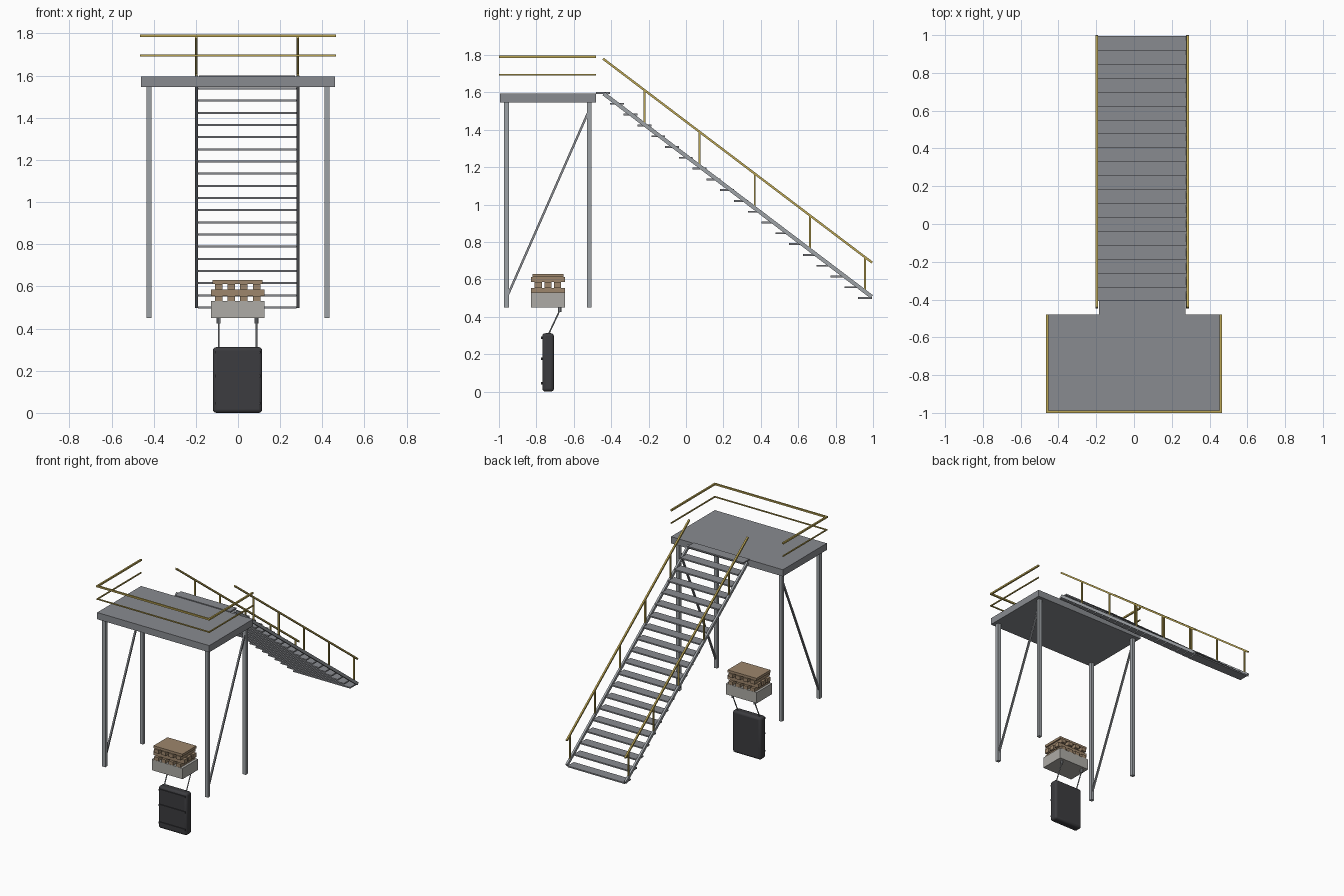
import bpy, bmesh
from mathutils import Vector, Matrix

if "Cube" in bpy.data.objects:
    bpy.data.objects.remove(bpy.data.objects["Cube"])


def material(name, rgb):
    m = bpy.data.materials.new(name)
    m.diffuse_color = (*rgb, 1)
    m.use_nodes = True
    m.node_tree.nodes["Principled BSDF"].inputs["Base Color"].default_value = m.diffuse_color
    return m


STEEL = material("steel", (0.25, 0.26, 0.28))
LIGHT = material("light_steel", (0.34, 0.36, 0.38))
YELLOW = material("yellow_paint", (0.5, 0.38, 0.09))
STONE = material("concrete", (0.42, 0.41, 0.38))
WOOD = material("timber", (0.34, 0.24, 0.15))
DARK = material("dark_shell", (0.045, 0.045, 0.05))


def finish(name, bm, mat):
    me = bpy.data.meshes.new(name)
    bm.to_mesh(me)
    bm.free()
    ob = bpy.data.objects.new(name, me)
    me.materials.append(mat)
    bpy.context.collection.objects.link(ob)
    return ob


def box(name, lo, hi, mat):
    lo, hi = Vector(lo), Vector(hi)
    bm = bmesh.new()
    bmesh.ops.create_cube(bm, size=1, matrix=Matrix.Translation((lo + hi) / 2)
                          @ Matrix.Diagonal((*(hi - lo), 1)))
    return finish(name, bm, mat)


def bar(name, a, b, w, h, mat, round_sides=0):
    """Straight bar from a to b: w across, h deep."""
    a, b = Vector(a), Vector(b)
    d = (b - a).normalized()
    x = Vector((0, 1, 0)) if abs(d.x) > 0.9 else Vector((1, 0, 0))
    rot = Matrix((x, d.cross(x), d)).transposed().to_4x4()
    m = Matrix.Translation((a + b) / 2) @ rot @ Matrix.Diagonal((w, h, (b - a).length, 1))
    bm = bmesh.new()
    if round_sides:
        bmesh.ops.create_cone(bm, cap_ends=True, segments=round_sides, radius1=0.5,
                              radius2=0.5, depth=1, matrix=m)
    else:
        bmesh.ops.create_cube(bm, size=1, matrix=m)
    return finish(name, bm, mat)


# Platform, legs and diagonal braces
box("platform_deck", (-0.46, -0.995, 1.545), (0.46, -0.48, 1.595), STEEL)
for s, side in ((-1, "left"), (1, "right")):
    for y, end in ((-0.96, "front"), (-0.517, "back")):
        box(f"{end}_{side}_leg", (s * 0.422 - 0.0125, y - 0.0125, 0.45),
            (s * 0.422 + 0.0125, y + 0.0125, 1.545), LIGHT)
    bar(f"{side}_brace", (s * 0.422, -0.955, 0.51), (s * 0.422, -0.52, 1.50), 0.012, 0.012, STEEL)

# Platform guard rails: front and both sides, two heights
for z, t, level in ((1.79, 0.012, "top"), (1.695, 0.008, "middle")):
    bar(f"{level}_rail_front", (-0.464, -0.994, z), (0.464, -0.994, z), t, t, YELLOW)
    for s, side in ((-1, "left"), (1, "right")):
        bar(f"{level}_rail_{side}", (s * 0.459, -1.0, z), (s * 0.459, -0.48, z), t, t, YELLOW)

# Stair treads, the last one joining the platform
RUN, RISE, N = 0.0737, 0.0577, 20
for i in range(N):
    y, z = 0.957 - i * RUN, 0.5 + i * RISE
    hw = 0.228 if i == N - 1 else 0.234
    box(f"tread_{i + 1}", (0.0435 - hw, y - 0.037, z - 0.005), (0.0435 + hw, y + 0.037, z + 0.005), STEEL)

# Stringers, handrails and posts
for x, side in ((-0.197, "left"), (0.284, "right")):
    bar(f"{side}_stringer", (x, -0.44, 1.593), (x, 0.993, 0.507), 0.015, 0.021, LIGHT)
    bar(f"{side}_handrail", (x, -0.444, 1.78), (x, 0.995, 0.69), 0.012, 0.012, YELLOW)
    for i in range(5):
        y = 0.957 - i * 4 * RUN
        z = 0.69 + (0.995 - y) * 0.7575
        box(f"{side}_post_{i + 1}", (x - 0.005, y - 0.005, z - 0.18), (x + 0.005, y + 0.005, z), YELLOW)

# Concrete block with crossed timber cribbing
CY = -0.738
box("concrete_block", (-0.128, CY - 0.091, 0.45), (0.125, CY + 0.091, 0.53), STONE)
for z0, z1, layer in ((0.53, 0.555, "lower"), (0.585, 0.612, "upper")):
    for i in range(4):
        x = -0.092 + i * 0.06
        box(f"{layer}_timber_{i + 1}", (x - 0.018, CY - 0.09, z0), (x + 0.018, CY + 0.09, z1), WOOD)
for i in range(3):
    y = CY + (i - 1) * 0.052
    box(f"cross_timber_{i + 1}", (-0.128, y - 0.019, 0.555), (0.125, y + 0.019, 0.585), WOOD)
box("top_board", (-0.12, CY - 0.082, 0.612), (0.117, CY + 0.082, 0.63), WOOD)


# Rounded case hanging below, with straps on its front
def bevel(ob, w, seg):
    m = ob.modifiers.new("round", "BEVEL")
    m.width, m.segments, m.limit_method = w, seg, "NONE"
    bpy.context.view_layer.objects.active = ob
    ob.select_set(True)
    bpy.ops.object.shade_smooth_by_angle()
    ob.select_set(False)


bevel(box("case_body", (-0.119, -0.768, 0.0), (0.115, -0.706, 0.312), DARK), 0.016, 3)
for i, z in enumerate((0.045, 0.175, 0.288)):
    box(f"case_strap_{i + 1}", (-0.11, -0.774, z - 0.006), (0.106, -0.764, z + 0.006), DARK)

# Hanger rods and their sockets
for x, side in ((-0.092, "left"), (0.088, "right")):
    bar(f"{side}_hanger_rod", (x, -0.738, 0.30), (x, -0.677, 0.43), 0.008, 0.008, LIGHT, 8)
    bar(f"{side}_hanger_socket", (x, -0.675, 0.425), (x, -0.675, 0.452), 0.019, 0.019, LIGHT, 10)
